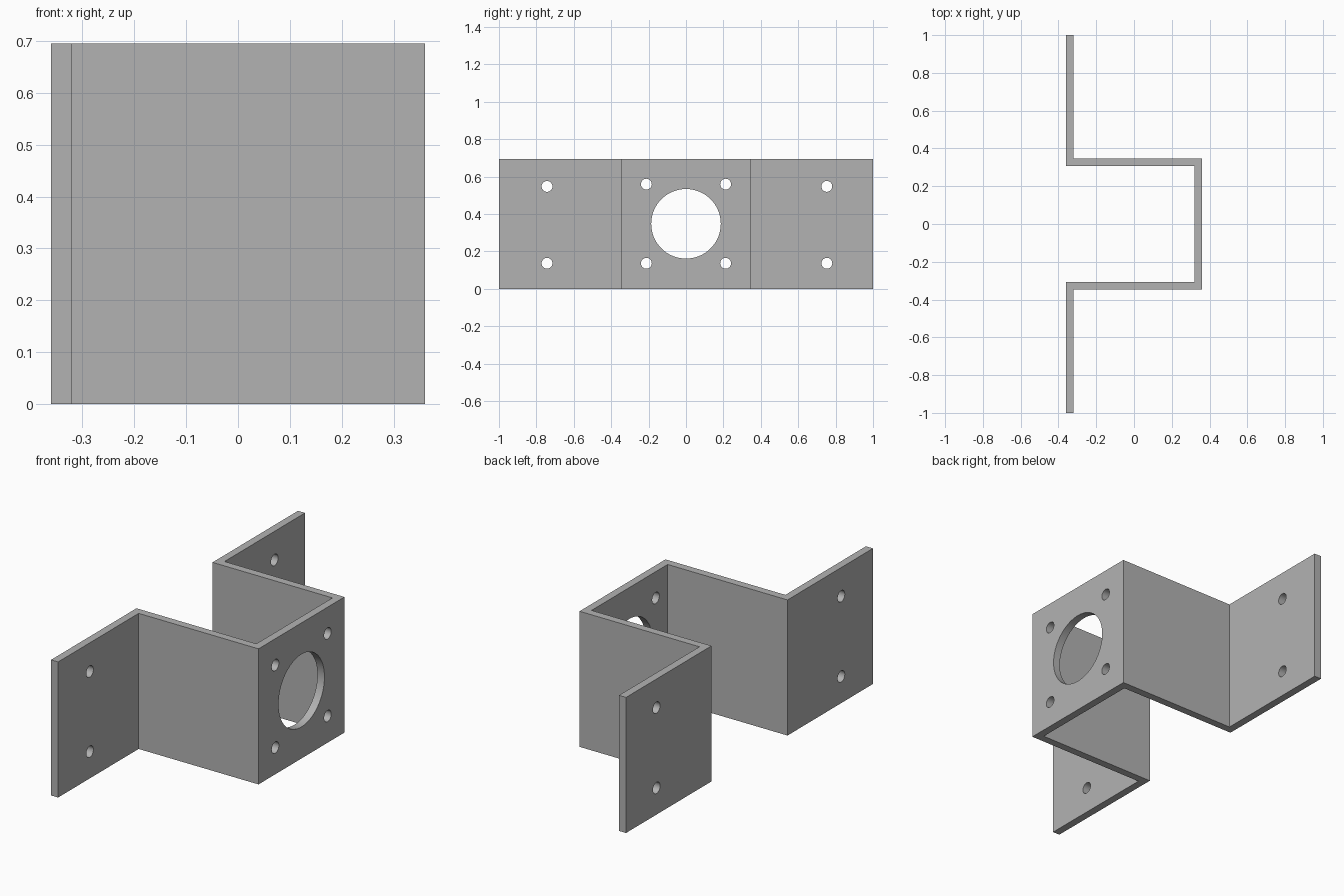
import bpy, bmesh, math
from mathutils import Matrix, Vector

cube = bpy.data.objects.get("Cube")
if cube:
    bpy.data.objects.remove(cube, do_unlink=True)

HEIGHT, SHEET = 0.695, 0.04
X, Y, WEB = 0.36, 1.0, 0.348

steel = bpy.data.materials.new("grey steel")
steel.use_nodes = True
colour = (0.45, 0.45, 0.45, 1)
steel.diffuse_color = colour
steel.node_tree.nodes["Principled BSDF"].inputs["Base Color"].default_value = colour


def make_object(name, bm):
    bmesh.ops.recalc_face_normals(bm, faces=bm.faces)
    mesh = bpy.data.meshes.new(name)
    bm.to_mesh(mesh)
    bm.free()
    mesh.materials.append(steel)
    obj = bpy.data.objects.new(name, mesh)
    bpy.context.collection.objects.link(obj)
    return obj


# Folded sheet: half outline from the flange tip to the face, then mirrored
inner = [(-X, Y), (-X, WEB - SHEET), (X - SHEET, WEB - SHEET)]
outer = [(X, WEB), (-X + SHEET, WEB), (-X + SHEET, Y)]
mirror = lambda pts: [(x, -y) for x, y in reversed(pts)]
outline = inner + mirror(inner) + mirror(outer) + outer
bm = bmesh.new()
base = bm.faces.new([bm.verts.new((x, y, 0)) for x, y in outline])
top = bmesh.ops.extrude_face_region(bm, geom=[base])["geom"]
bmesh.ops.translate(bm, vec=Vector((0, 0, HEIGHT)),
                    verts=[v for v in top if isinstance(v, bmesh.types.BMVert)])
bracket = make_object("mounting_bracket", bm)

# Hole cutters: central bore, face screw holes, flange screw holes
holes = [(0, 0.348, 0.186, 64)]
holes += [(y, z, 0.029, 32) for y in (-0.212, 0.212) for z in (0.137, 0.56)]
holes += [(y, z, 0.029, 32) for y in (-0.743, 0.753) for z in (0.137, 0.548)]
bm = bmesh.new()
for y, z, radius, sides in holes:
    place = Matrix.Translation((0, y, z)) @ Matrix.Rotation(math.pi / 2, 4, "Y")
    bmesh.ops.create_cone(bm, cap_ends=True, segments=sides, radius1=radius,
                          radius2=radius, depth=1, matrix=place)
cutter = make_object("hole_cutter", bm)
cutter.hide_render = True

# Punch the holes and keep the bends crisp
cut = bracket.modifiers.new("holes", "BOOLEAN")
cut.operation, cut.solver, cut.object = "DIFFERENCE", "EXACT", cutter
bpy.ops.object.select_all(action="DESELECT")
bracket.select_set(True)
bpy.context.view_layer.objects.active = bracket
bpy.ops.object.modifier_apply(modifier=cut.name)
bpy.data.objects.remove(cutter, do_unlink=True)
bpy.ops.object.shade_smooth_by_angle(angle=math.radians(30))
